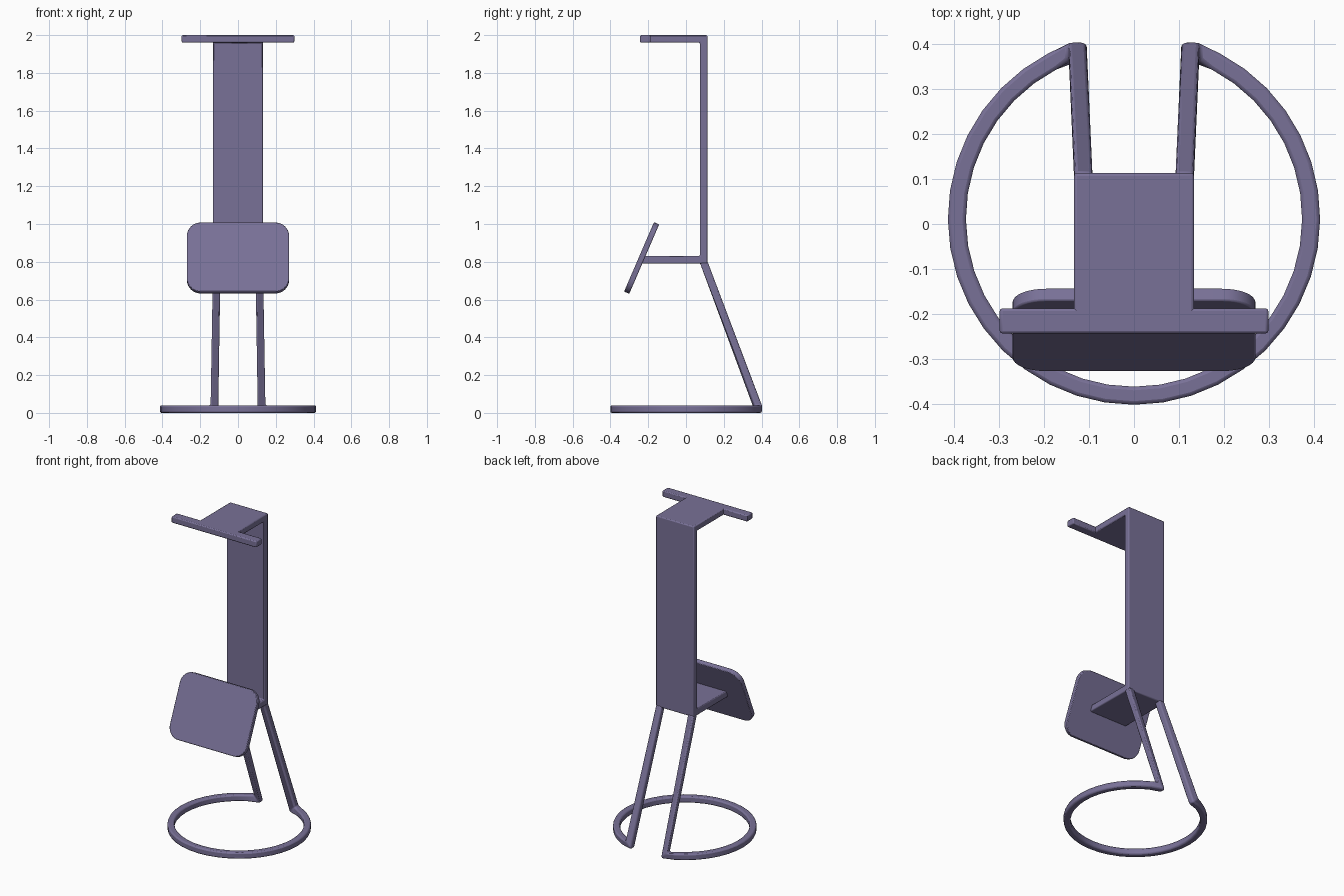
import bpy, bmesh, math
from mathutils import Vector as V

if "Cube" in bpy.data.objects:
    bpy.data.objects.remove(bpy.data.objects["Cube"])


def material(name, colour):
    m = bpy.data.materials.new(name)
    m.diffuse_color = colour
    m.use_nodes = True
    m.node_tree.nodes["Principled BSDF"].inputs["Base Color"].default_value = m.diffuse_color
    return m


BODY = material("painted_metal", (0.19, 0.165, 0.31, 1))
SCREEN = material("screen_glass", (0.40, 0.21, 0.19, 1))


def finish(bm, name, bevel, mats=(BODY,)):
    """Turn the bmesh into a bevelled, smooth-shaded object."""
    bmesh.ops.recalc_face_normals(bm, faces=bm.faces)
    me = bpy.data.meshes.new(name)
    bm.to_mesh(me)
    bm.free()
    ob = bpy.data.objects.new(name, me)
    bpy.context.collection.objects.link(ob)
    for m in mats:
        me.materials.append(m)
    mod = ob.modifiers.new("edge_bevel", 'BEVEL')
    mod.width, mod.segments = bevel, 2
    mod.limit_method, mod.angle_limit = 'ANGLE', math.radians(35)
    mod.material = 0
    bpy.ops.object.select_all(action='DESELECT')
    ob.select_set(True)
    bpy.context.view_layer.objects.active = ob
    bpy.ops.object.shade_smooth_by_angle(angle=math.radians(35))
    return ob


def extrude(bm, faces, offset):
    geo = bmesh.ops.extrude_face_region(bm, geom=faces)["geom"]
    bmesh.ops.translate(bm, vec=offset, verts=[g for g in geo if isinstance(g, bmesh.types.BMVert)])
    return [g for g in geo if isinstance(g, bmesh.types.BMFace)]


# Upright panel with both shelves and the top cross bar
HALF, BAR = 0.133, 0.298
stations = [((-0.243, 2.0), (-0.243, 1.96)), ((-0.187, 2.0), (-0.187, 1.96)),
            ((0.113, 2.0), (0.073, 1.96)), ((0.113, 0.79), (0.073, 0.83)),
            ((-0.234, 0.79), (-0.234, 0.83))]
bm = bmesh.new()
pairs = [[bm.verts.new((-HALF, y, z)) for y, z in s] for s in stations]
strip = [bm.faces.new((a[0], b[0], b[1], a[1])) for a, b in zip(pairs, pairs[1:])]
extrude(bm, strip, V((2 * HALF, 0, 0)))
bm.normal_update()
ends = [f for f in bm.faces if abs(f.normal.x) > 0.9
        and f.calc_center_median().y < -0.19 and f.calc_center_median().z > 1.9]
for f in ends:
    side = math.copysign(1, f.calc_center_median().x)
    extrude(bm, [f], V((side * (BAR - HALF), 0, 0)))
finish(bm, "upright_panel", 0.006)

# Legs and open base ring: one square bar, each station is (centre, u, v)
R, CY, H = 0.393, 0.012, 0.02
end = math.acos(0.125 / R)
foot_y = CY + R * math.sin(end)


def leg(s):
    top = (V((s * 0.112, 0.093, 0.80)), V((0, 0.0215, 0)), V((s * H, 0, 0)))
    foot = (V((s * 0.125, foot_y, H)), V((0, H, 0)), V((s * H, 0, H)))
    return [top, foot]


path = leg(1)
N = 36
sweep = math.pi + 2 * end
for i in range(1, N):
    a = end - sweep * i / N
    d = V((math.cos(a), math.sin(a), 0))
    path.append((d * R + V((0, CY, H)), d * H, V((0, 0, H))))
path += leg(-1)[::-1]

bm = bmesh.new()
loops = [[bm.verts.new(c + u * p + v * q) for p, q in ((1, 1), (-1, 1), (-1, -1), (1, -1))]
         for c, u, v in path]
for a, b in zip(loops, loops[1:]):
    for k in range(4):
        bm.faces.new((a[k], a[k - 1], b[k - 1], b[k]))
bm.faces.new(loops[0])
bm.faces.new(loops[-1])
finish(bm, "legs_and_base_ring", 0.008)

# Tilted display plate with recessed screen
W, L, T, RAD = 0.27, 0.20, 0.03, 0.075
bm = bmesh.new()
outline = []
for k, (sx, sy) in enumerate(((1, 1), (-1, 1), (-1, -1), (1, -1))):
    for j in range(9):
        a = math.pi / 2 * (k + j / 8)
        outline.append(bm.verts.new((sx * (W - RAD) + RAD * math.cos(a),
                                     sy * (L - RAD) + RAD * math.sin(a), -T / 2)))
front = extrude(bm, [bm.faces.new(outline)], V((0, 0, T)))
bmesh.ops.recalc_face_normals(bm, faces=bm.faces)
front = [f for f in bm.faces if f.normal.z > 0.9]
bmesh.ops.inset_region(bm, faces=front, thickness=0.018, use_even_offset=True)
screen = extrude(bm, front, V((0, 0, -0.008)))
for f in screen:
    f.material_index = 1
plate = finish(bm, "display_plate", 0.004, (BODY, SCREEN))
plate.location = (0, -0.235, 0.82)
plate.rotation_euler.x = math.radians(66.7)
